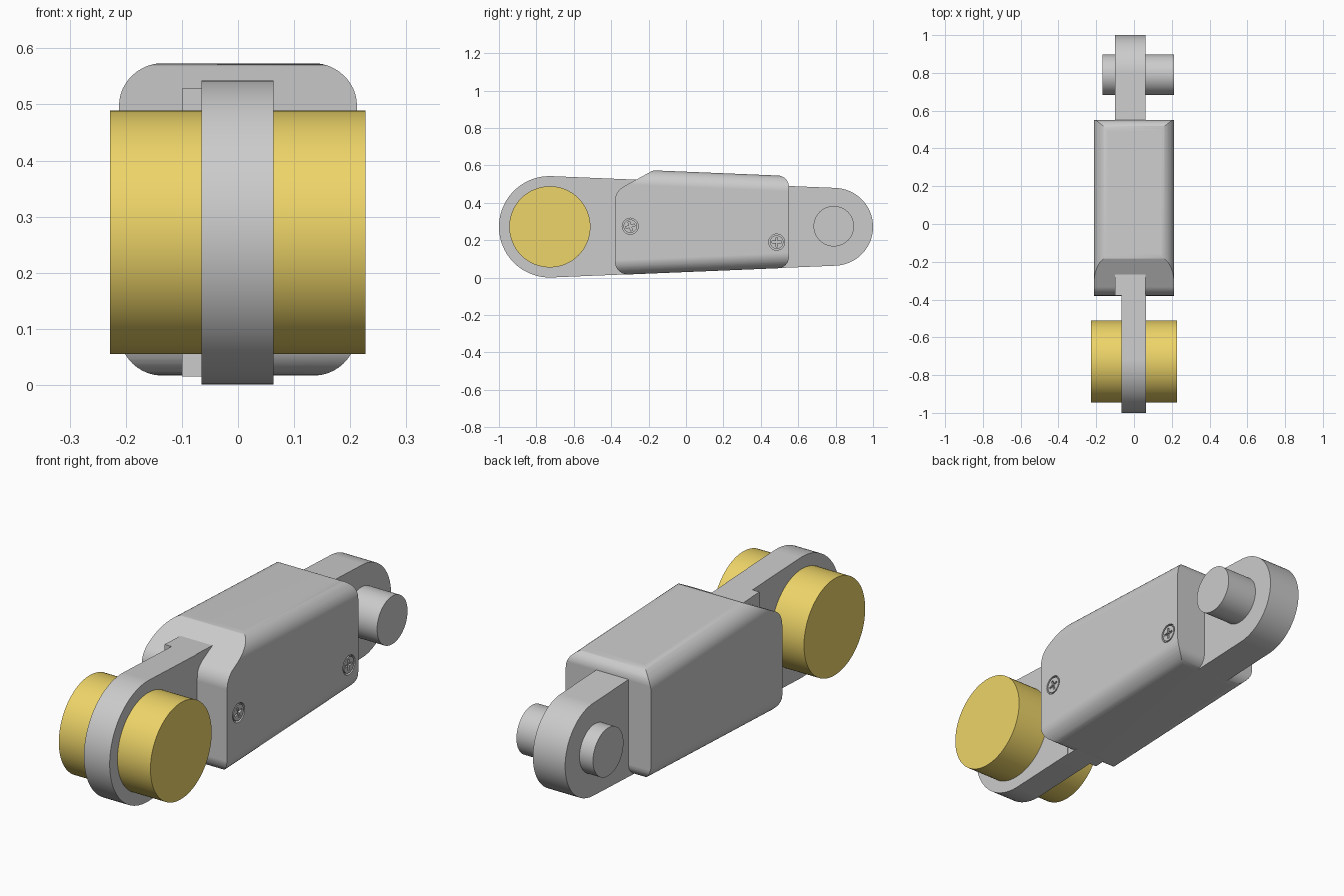
import bpy, bmesh
from math import acos, cos, sin, pi, radians, tan
from mathutils import Vector

if "Cube" in bpy.data.objects:
    bpy.data.objects.remove(bpy.data.objects["Cube"])


def prism(name, ring_a, ring_b):
    """Closed solid spanning two matching rings of 3D points."""
    bm = bmesh.new()
    a = [bm.verts.new(p) for p in ring_a]
    b = [bm.verts.new(p) for p in ring_b]
    n = len(a)
    bm.faces.new(a)
    bm.faces.new(b)
    for i in range(n):
        j = (i + 1) % n
        bm.faces.new((a[i], a[j], b[j], b[i]))
    bmesh.ops.recalc_face_normals(bm, faces=bm.faces)
    me = bpy.data.meshes.new(name)
    bm.to_mesh(me)
    bm.free()
    ob = bpy.data.objects.new(name, me)
    bpy.context.collection.objects.link(ob)
    return ob


def side_prism(name, yz, x0, x1):
    return prism(name, [(x0, y, z) for y, z in yz], [(x1, y, z) for y, z in yz])


def arc(cy, cz, r, a0, a1, n):
    return [(cy + r * cos(a0 + (a1 - a0) * i / n), cz + r * sin(a0 + (a1 - a0) * i / n))
            for i in range(n + 1)]


def cylinder(name, cy, cz, r, x0, x1, n=64):
    return side_prism(name, arc(cy, cz, r, 0, 2 * pi, n)[:-1], x0, x1)


def rounded(corners, seg=10):
    """Polygon from (u, v, radius) corners with filleted points."""
    out = []
    for i, (u, v, r) in enumerate(corners):
        p = Vector((u, v))
        d0 = (Vector(corners[i - 1][:2]) - p).normalized()
        d1 = (Vector(corners[(i + 1) % len(corners)][:2]) - p).normalized()
        half = d0.angle(d1) / 2
        c = p + (d0 + d1).normalized() * (r / sin(half))
        s, e = p + d0 * (r / tan(half)) - c, p + d1 * (r / tan(half)) - c
        sweep = s.angle(e)
        for k in range(seg + 1):
            t = k / seg
            q = c + (s * sin((1 - t) * sweep) + e * sin(t * sweep)) / sin(sweep)
            out.append((q.x, q.y))
    return out


def boolean(ob, cutter, op):
    m = ob.modifiers.new("cut", 'BOOLEAN')
    m.operation, m.object, m.solver = op, cutter, 'EXACT'
    bpy.context.view_layer.objects.active = ob
    bpy.ops.object.modifier_apply(modifier=m.name)
    bpy.data.objects.remove(cutter)


def smooth(ob):
    bpy.ops.object.select_all(action='DESELECT')
    ob.select_set(True)
    bpy.context.view_layer.objects.active = ob
    bpy.ops.object.shade_smooth_by_angle(angle=radians(30))
    m = ob.modifiers.new("normals", 'WEIGHTED_NORMAL')
    m.keep_sharp = True


# Link arm: two round ends joined by tangent lines, split where it enters the housing
ZC, Y1, R1, Y2, R2 = 0.272, -0.729, 0.271, 0.792, 0.208
slope = (R1 - R2) / (Y2 - Y1)
a = acos(slope)
split = -0.378
k = slope / sin(a)
half_h = R1 / sin(a) - k * (split - Y1)
cut = [(split, ZC - half_h), (split, ZC + half_h)]
front = side_prism("front_link_arm", arc(Y1, ZC, R1, a, 2 * pi - a, 48) + cut, -0.065, 0.063)
rear = side_prism("rear_link_arm", arc(Y2, ZC, R2, -a, a, 40) + cut[::-1], -0.10, 0.06)

# Pivot pins
roller = cylinder("front_roller", -0.728, ZC, 0.217, -0.228, 0.227, 80)
pin = cylinder("rear_pin", 0.79, 0.275, 0.108, -0.167, 0.213)


# Housing: tapered rounded box intersected with its side profile
def top(y):
    return 0.574 - k * (y + 0.18)


def bottom(y):
    return ZC - (R1 / sin(a) - k * (y - Y1)) - 0.001


def section(y):
    w, r, e = 0.212, 0.082, 0.0008
    b, t = bottom(y) - e, top(y) + e
    return [(x, y, z) for x, z in rounded([(-w, b, r), (w, b, r), (w, t, r), (-w, t, r)], 12)]


housing = prism("housing", section(-0.45), section(0.62))
profile = rounded([(-0.38, bottom(-0.38), 0.07), (0.55, bottom(0.55), 0.06),
                   (0.55, top(0.55), 0.06), (-0.175, top(-0.175), 0.05),
                   (-0.38, 0.462, 0.09)])
boolean(housing, side_prism("profile_cutter", profile, -0.3, 0.3), 'INTERSECT')

# Cross-head screws sunk into the right side of the housing
screws = []
for name, y, z, turn in (("front_screw", -0.298, 0.275, 0.3), ("rear_screw", 0.485, 0.19, 0.0)):
    boolean(housing, cylinder("pocket_cutter", y, z, 0.043, 0.198, 0.25, 32), 'DIFFERENCE')
    screw = cylinder(name, y, z, 0.036, 0.19, 0.211, 32)
    cross = []
    for q in range(4):
        t = turn + q * pi / 2
        for u, v in ((0.025, -0.005), (0.025, 0.005), (0.005, 0.005)):
            cross.append((y + u * cos(t) - v * sin(t), z + u * sin(t) + v * cos(t)))
    boolean(screw, side_prism("cross_cutter", cross, 0.201, 0.23), 'DIFFERENCE')
    screws.append(screw)

for ob in [front, rear, roller, pin, housing] + screws:
    smooth(ob)

# Yellow finish on the front roller
yellow = bpy.data.materials.new("yellow")
yellow.diffuse_color = (0.85, 0.66, 0.14, 1)
yellow.use_nodes = True
yellow.node_tree.nodes["Principled BSDF"].inputs["Base Color"].default_value = yellow.diffuse_color
roller.data.materials.append(yellow)
